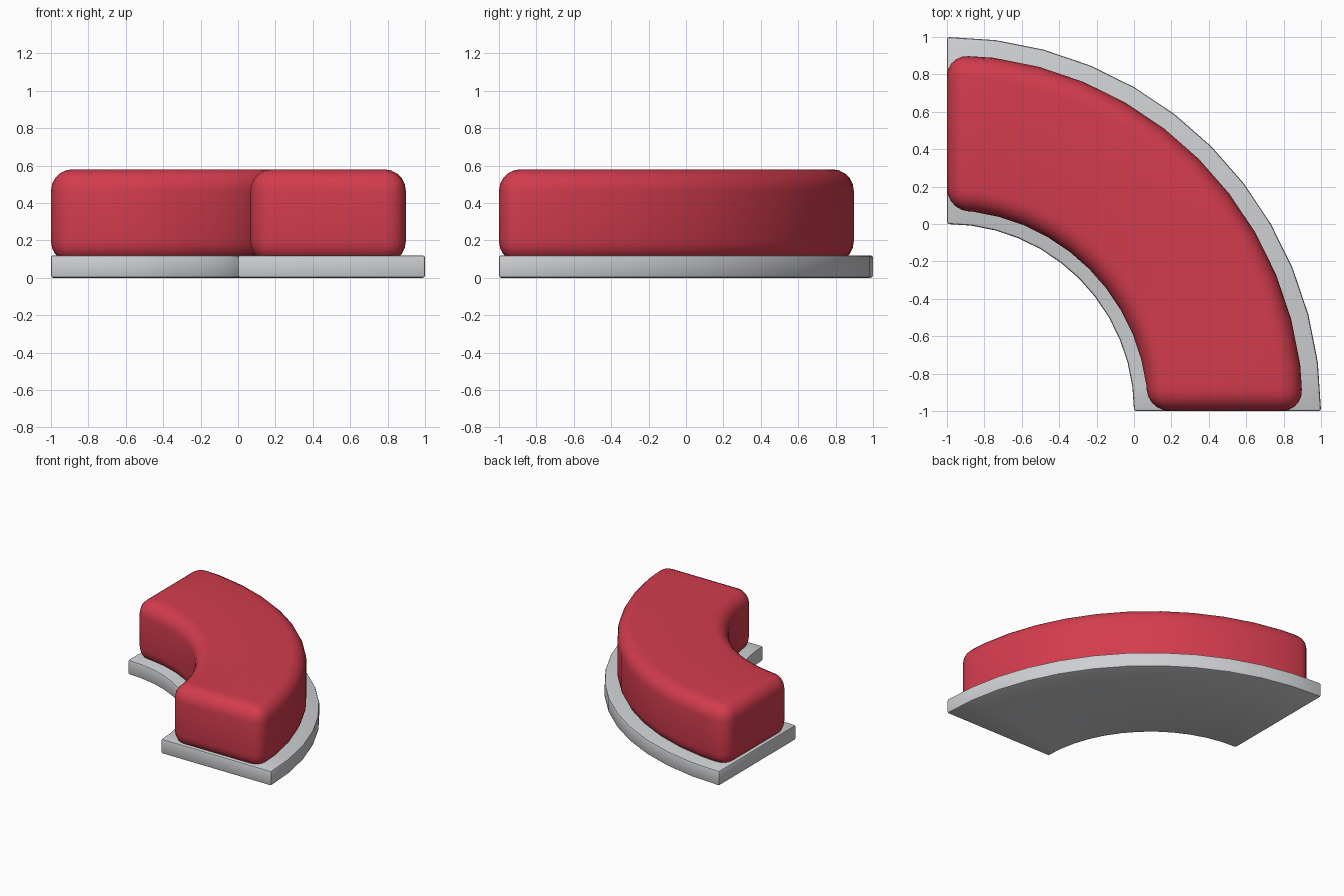
import bpy, bmesh, math

if "Cube" in bpy.data.objects:
    bpy.data.objects.remove(bpy.data.objects["Cube"])

CENTRE = (-1.0, -1.0)   # pivot of the quarter turn
STEPS = 12              # facets along the curve


def material(name, colour):
    mat = bpy.data.materials.new(name)
    mat.diffuse_color = (*colour, 1)
    mat.use_nodes = True
    mat.node_tree.nodes["Principled BSDF"].inputs["Base Color"].default_value = mat.diffuse_color
    return mat


def curved_block(name, r_in, r_out, z0, z1, bevel, segments, mat):
    """Quarter-ring block with rounded edges."""
    bm = bmesh.new()
    rings = []
    for i in range(STEPS + 1):
        a = math.pi / 2 * i / STEPS
        rings.append([bm.verts.new((CENTRE[0] + r * math.cos(a),
                                    CENTRE[1] + r * math.sin(a), z))
                      for r, z in ((r_in, z0), (r_out, z0), (r_out, z1), (r_in, z1))])
    for a, b in zip(rings, rings[1:]):
        for k in range(4):
            n = (k + 1) % 4
            bm.faces.new((a[k], a[n], b[n], b[k]))
    bm.faces.new(rings[0])
    bm.faces.new(rings[-1])
    bmesh.ops.recalc_face_normals(bm, faces=bm.faces)

    # round the sharp edges only, leaving the facets of the curve alone
    sharp = [e for e in bm.edges if e.calc_face_angle(0) > math.radians(40)]
    bmesh.ops.bevel(bm, geom=sharp, offset=bevel, segments=segments,
                    profile=0.5, affect='EDGES', clamp_overlap=True)
    mesh = bpy.data.meshes.new(name)
    bm.to_mesh(mesh)
    bm.free()
    mesh.materials.append(mat)
    obj = bpy.data.objects.new(name, mesh)
    bpy.context.collection.objects.link(obj)
    bpy.ops.object.select_all(action='DESELECT')
    bpy.context.view_layer.objects.active = obj
    obj.select_set(True)
    bpy.ops.object.shade_smooth_by_angle(angle=math.radians(40))
    return obj


red = material("red fabric", (0.65, 0.045, 0.075))
grey = material("light grey", (0.62, 0.63, 0.65))

# thin plinth and the padded seat whose rounded underside sinks into it
curved_block("base", 1.0, 2.0, 0.0, 0.12, 0.012, 2, grey)
curved_block("seat_cushion", 1.075, 1.905, 0.08, 0.58, 0.115, 5, red)
